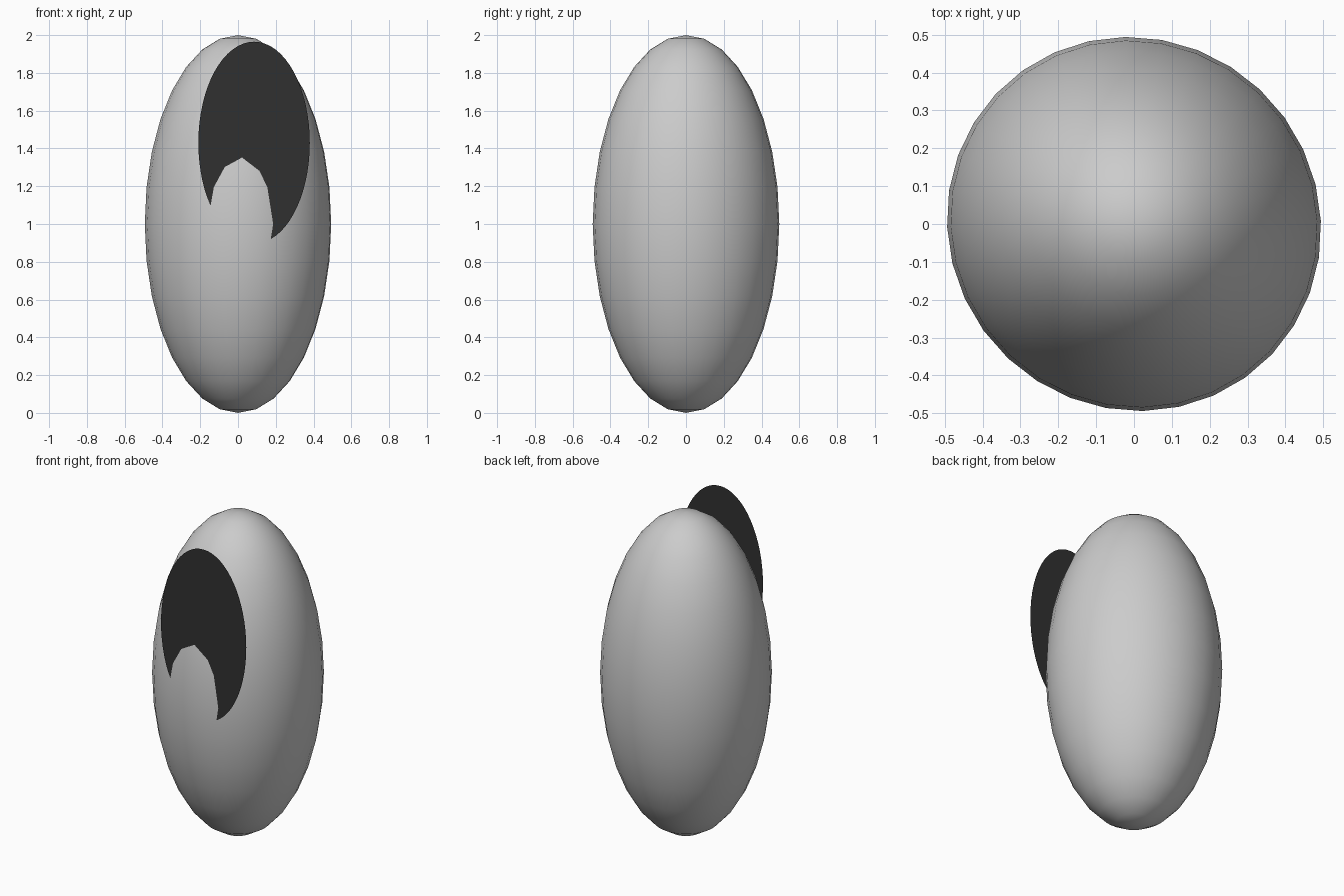
import bpy
import math
from mathutils import Matrix

if "Cube" in bpy.data.objects:
    bpy.data.objects.remove(bpy.data.objects["Cube"])

# Egg-shaped body: a stretched sphere, turned and skewed very slightly
bpy.ops.mesh.primitive_uv_sphere_add(segments=32, ring_count=16, radius=1)
body = bpy.context.object
body.name = "body"
skew = Matrix(((1, -0.015, 0, 0), (-0.015, 1, 0, 0), (0, 0, 1, 0), (0, 0, 0, 1)))
body.data.transform(Matrix.Translation((0, 0, 1)) @ skew
                    @ Matrix.Diagonal((0.494, 0.494, 1, 1))
                    @ Matrix.Rotation(math.radians(1.8), 4, 'Z'))
bpy.ops.object.shade_smooth()

# Flat dark oval facing forward, partly sunk into the body
bpy.ops.mesh.primitive_circle_add(vertices=64, radius=1, fill_type='NGON')
patch = bpy.context.object
patch.name = "front_oval"
patch.data.transform(Matrix.Translation((0.085, -0.461, 1.43))
                     @ Matrix.Rotation(math.radians(90), 4, 'X')
                     @ Matrix.Diagonal((0.295, 0.535, 1, 1)))
dark = bpy.data.materials.new("dark")
dark.diffuse_color = (0.03, 0.03, 0.03, 1)
dark.use_nodes = True
dark.node_tree.nodes["Principled BSDF"].inputs["Base Color"].default_value = dark.diffuse_color
patch.data.materials.append(dark)
